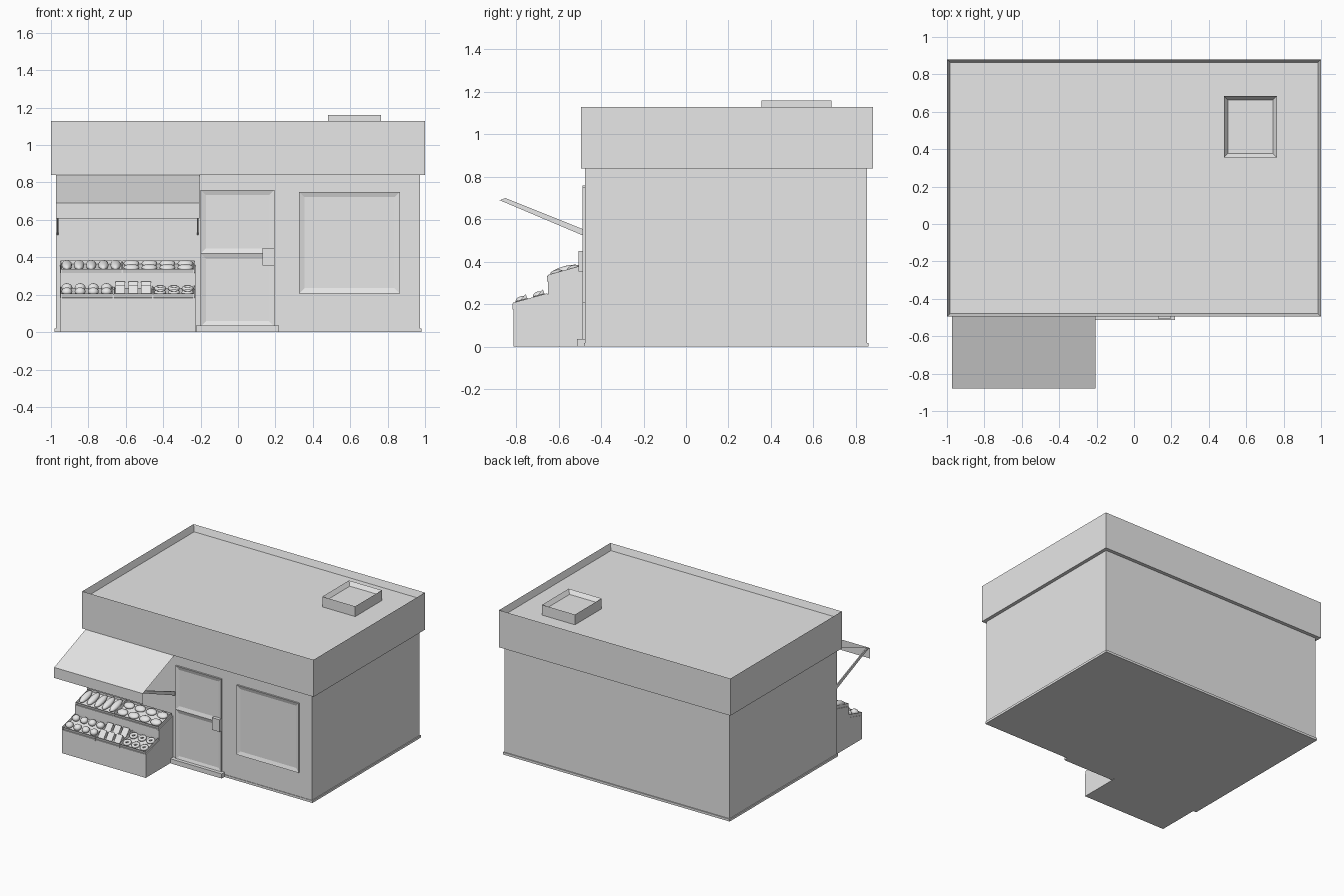
import bpy
import bmesh
import math
from mathutils import Matrix, Vector

default = bpy.data.objects.get("Cube")
if default:
    bpy.data.objects.remove(default, do_unlink=True)

grey = bpy.data.materials.new("plain grey")
grey.use_nodes = True
grey.diffuse_color = (0.8, 0.8, 0.8, 1)
grey.node_tree.nodes["Principled BSDF"].inputs["Base Color"].default_value = (0.8, 0.8, 0.8, 1)

UP, FRONT = Vector((0, 0, 1)), Vector((0, -1, 0))


def finish(name, bm, matrix=Matrix(), smooth=False):
    mesh = bpy.data.meshes.new(name)
    for f in bm.faces:
        f.smooth = smooth
    bm.to_mesh(mesh)
    bm.free()
    mesh.materials.append(grey)
    obj = bpy.data.objects.new(name, mesh)
    obj.matrix_world = matrix
    bpy.context.collection.objects.link(obj)
    return obj


def box(name, x, y, z, matrix=Matrix(), side=None, margin=0, depth=0):
    """Box from x, y, z ranges; the face towards `side` may be inset and sunk."""
    bm = bmesh.new()
    bmesh.ops.create_cube(bm, size=1)
    for v in bm.verts:
        v.co = Vector([(r[0] + r[1]) / 2 + c * (r[1] - r[0]) for c, r in zip(v.co, (x, y, z))])
    if side:
        bm.normal_update()
        face = max(bm.faces, key=lambda f: f.normal.dot(side))
        bmesh.ops.inset_individual(bm, faces=[face], thickness=margin)
        bmesh.ops.translate(bm, verts=face.verts, vec=-side * depth)
    return finish(name, bm, matrix)


def sheet(name, x, path):
    """Thin cloth strip swept across x along a (y, z) path."""
    bm = bmesh.new()
    rows = [[bm.verts.new((px, y, z)) for px in x] for y, z in path]
    for a, b in zip(rows, rows[1:]):
        bm.faces.new((a[0], b[0], b[1], a[1]))
    return finish(name, bm)


def prism(name, x, outline, matrix=Matrix()):
    """Solid of a (y, z) outline extruded across x."""
    bm = bmesh.new()
    face = bm.faces.new([bm.verts.new((x[0], y, z)) for y, z in outline])
    new = bmesh.ops.extrude_face_region(bm, geom=[face])["geom"]
    bmesh.ops.translate(bm, vec=(x[1] - x[0], 0, 0),
                        verts=[g for g in new if isinstance(g, bmesh.types.BMVert)])
    bmesh.ops.recalc_face_normals(bm, faces=bm.faces)
    return finish(name, bm, matrix)


# Building shell
box("walls", (-0.973, 0.973), (-0.476, 0.852), (0, 0.85))
box("skirting", (-0.98, 0.98), (-0.48, 0.86), (0, 0.018))
box("roof_fascia", (-1, 1), (-0.495, 0.88), (0.84, 1.13), side=UP, margin=0.022, depth=0.05)
box("roof_hatch", (0.48, 0.765), (0.355, 0.685), (1.07, 1.16), side=UP, margin=0.032, depth=0.03)

# Door, step and window
for part, z in (("lower", (0.03, 0.42)), ("upper", (0.42, 0.76))):
    box("door_" + part, (-0.2, 0.195), (-0.488, -0.47), z, side=FRONT, margin=0.04, depth=0.009)
box("door_handle", (0.13, 0.195), (-0.507, -0.48), (0.355, 0.45))
box("door_step", (-0.225, 0.218), (-0.513, -0.47), (0, 0.036))
box("window", (0.327, 0.865), (-0.487, -0.47), (0.207, 0.75), side=FRONT, margin=0.04, depth=0.009)

# Awning with its valance and two arms
sheet("awning", (-0.973, -0.207), [(-0.476, 0.845), (-0.88, 0.69), (-0.88, 0.608)])
for side, x in (("right", -0.968), ("left", -0.22)):
    prism("awning_arm_" + side, (x, x + 0.008),
          [(-0.476, 0.52), (-0.476, 0.55), (-0.85, 0.7), (-0.878, 0.69)])

# Stepped display stand
prism("display_stand", (-0.953, -0.228),
      [(-0.474, 0), (-0.813, 0), (-0.813, 0.183), (-0.65, 0.228), (-0.65, 0.315), (-0.474, 0.36)])

# Sloping trays, each shelf having its own tilted frame
TILT = Matrix.Rotation(math.radians(15.5), 4, "X")
LOWER = Matrix.Translation((0, -0.815, 0.207)) @ TILT
UPPER = Matrix.Translation((0, -0.652, 0.338)) @ TILT
TRAY = 0.168


def tray(name, shelf, x):
    box(name, x, (0, TRAY), (-0.026, 0), shelf, side=UP, margin=0.006, depth=0.018)


def brackets(name, shelf, xs):
    y, z = shelf.translation.yz
    for i, x in enumerate(xs):
        box(f"{name}_{i}", (x - 0.004, x + 0.004), (y - 0.002, y + 0.01), (z - 0.032, z - 0.004))


def ball(name, place, size):
    bm = bmesh.new()
    bmesh.ops.create_uvsphere(bm, u_segments=16, v_segments=8, radius=0.5)
    bmesh.ops.scale(bm, vec=size, verts=bm.verts)
    finish(name, bm, place, smooth=True)


def ring(name, place, major, minor):
    bm = bmesh.new()
    n, m = 16, 8
    grid = []
    for i in range(n):
        a = math.tau * i / n
        row = []
        for j in range(m):
            b = math.tau * j / m
            r = major + minor * math.cos(b)
            row.append(bm.verts.new((r * math.cos(a), r * math.sin(a), minor * math.sin(b))))
        grid.append(row)
    for i in range(n):
        for j in range(m):
            k, l = (i + 1) % n, (j + 1) % m
            bm.faces.new((grid[i][j], grid[k][j], grid[k][l], grid[i][l]))
    finish(name, bm, place, smooth=True)


def spread(shelf, x, columns, rows, height):
    """Even grid of places inside a tray."""
    for i in range(columns):
        for j in range(rows):
            px = x[0] + (x[1] - x[0]) * (i + 0.5) / columns
            yield f"{i}_{j}", shelf @ Matrix.Translation((px, TRAY * (j + 0.5) / rows, height))


loaf_x, bun_x = (-0.948, -0.622), (-0.618, -0.233)
roll_x, wedge_x, ring_x = (-0.95, -0.668), (-0.664, -0.457), (-0.453, -0.233)
for name, shelf, x in (("loaf_tray", UPPER, loaf_x), ("bun_tray", UPPER, bun_x),
                       ("roll_tray", LOWER, roll_x), ("sandwich_tray", LOWER, wedge_x),
                       ("ring_tray", LOWER, ring_x)):
    tray(name, shelf, x)
brackets("upper_bracket", UPPER, (-0.944, -0.62, -0.237))
brackets("lower_bracket", LOWER, (-0.946, -0.666, -0.455, -0.237))

# Baked goods
for tag, place in spread(UPPER, loaf_x, 5, 1, -0.002):
    ball("loaf_" + tag, place, (0.056, 0.145, 0.042))
for tag, place in spread(UPPER, bun_x, 4, 2, -0.005):
    ball("bun_" + tag, place, (0.085, 0.066, 0.036))
for tag, place in spread(LOWER, roll_x, 4, 2, -0.002):
    ball("roll_" + tag, place, (0.058, 0.058, 0.044))
for tag, place in spread(LOWER, wedge_x, 3, 2, -0.018):
    prism("sandwich_" + tag, (-0.026, 0.026), [(-0.032, 0), (0.032, 0), (0.026, 0.042)], place)
for tag, place in spread(LOWER, ring_x, 3, 2, -0.007):
    ring("ring_bun_" + tag, place, 0.021, 0.011)
